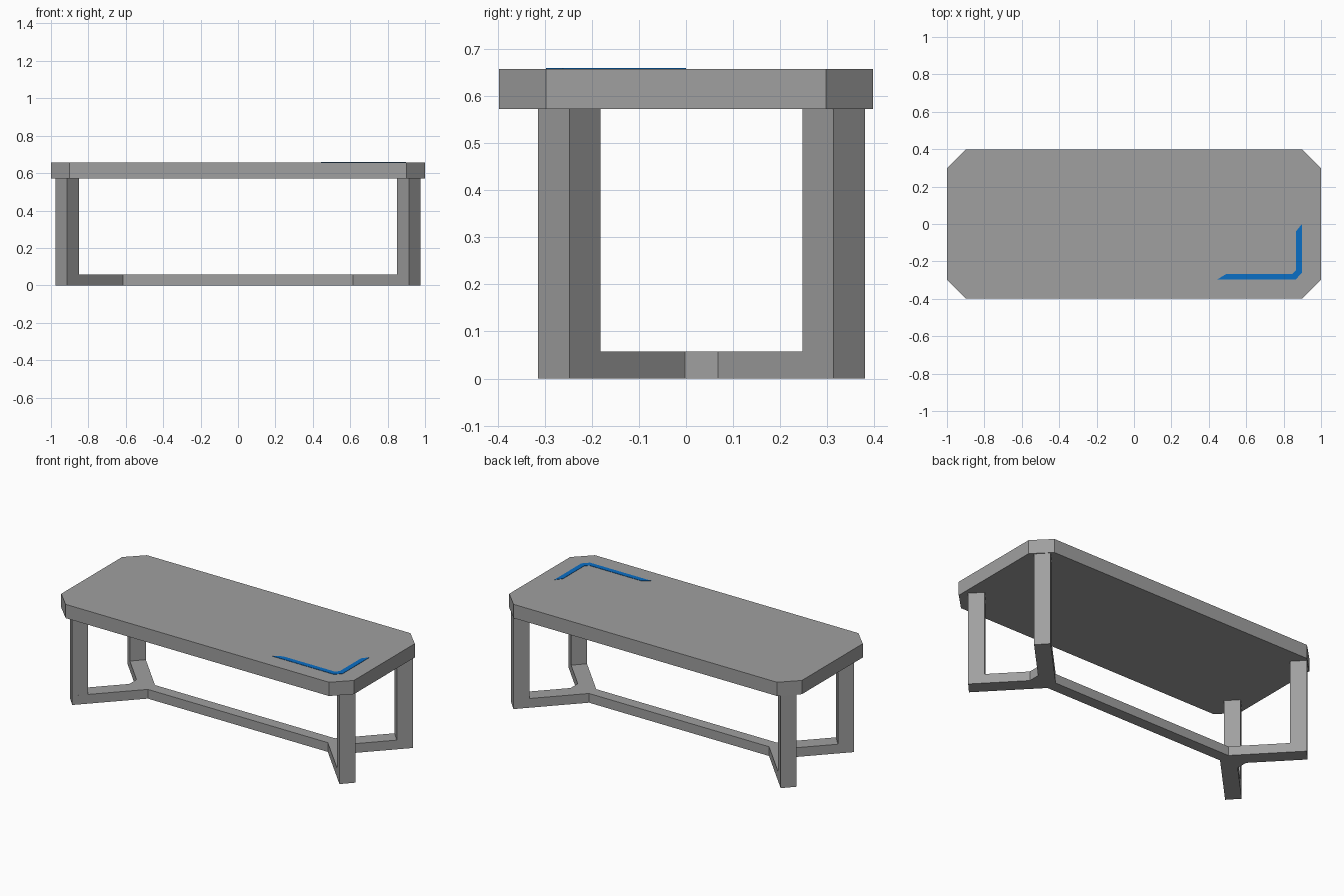
import bpy
import bmesh

if "Cube" in bpy.data.objects:
    bpy.data.objects.remove(bpy.data.objects["Cube"])


def material(name, color):
    m = bpy.data.materials.new(name)
    m.diffuse_color = (*color, 1)
    m.use_nodes = True
    m.node_tree.nodes["Principled BSDF"].inputs["Base Color"].default_value = m.diffuse_color
    return m


GREY = material("grey", (0.35, 0.35, 0.35))
BLUE = material("blue", (0.003, 0.156, 0.56))


def prism(name, outline, z0, z1, mat):
    """Extrude a plan outline from z0 up to z1."""
    bm = bmesh.new()
    face = bm.faces.new([bm.verts.new((x, y, z0)) for x, y in outline])
    ext = bmesh.ops.extrude_face_region(bm, geom=[face])["geom"]
    top = [v for v in ext if isinstance(v, bmesh.types.BMVert)]
    bmesh.ops.translate(bm, verts=top, vec=(0, 0, z1 - z0))
    bmesh.ops.recalc_face_normals(bm, faces=bm.faces)
    mesh = bpy.data.meshes.new(name)
    bm.to_mesh(mesh)
    bm.free()
    mesh.materials.append(mat)
    obj = bpy.data.objects.new(name, mesh)
    bpy.context.collection.objects.link(obj)
    return obj


TOP_Z, UNDER_Z, RAIL_Z = 0.657, 0.572, 0.057
BASE_Y = 0.033  # the base sits slightly behind the centre of the top

# Table top with clipped corners
W, D, C = 1.0, 0.397, 0.1
corner = [(W, D - C), (W - C, D)]
outline = (corner + [(-x, y) for x, y in reversed(corner)]
           + [(-x, -y) for x, y in corner] + [(x, -y) for x, y in reversed(corner)])
prism("table_top", outline, UNDER_Z, TOP_Z, GREY)

# Blue L-shaped stripe on the top
stripe = [(0.445, -0.297), (0.864, -0.297), (0.898, -0.261), (0.898, 0.0),
          (0.867, -0.038), (0.867, -0.245), (0.847, -0.266), (0.495, -0.266)]
prism("corner_stripe", stripe, TOP_Z - 0.001, TOP_Z + 0.002, BLUE)

# Floor frame: a central rail forking into two arms at each end
arm = [(0.741, 0.035), (0.975, 0.28), (0.913, 0.347), (0.615, 0.035)]
frame = (arm + [(-x, y) for x, y in reversed(arm)]
         + [(-x, -y) for x, y in arm] + [(x, -y) for x, y in reversed(arm)])
prism("floor_frame", [(x, y + BASE_Y) for x, y in frame], 0, RAIL_Z, GREY)

# Four diagonal legs rising from the arm ends
leg = [(0.975, 0.28), (0.913, 0.347), (0.85, 0.281), (0.912, 0.214)]
for sx, side in ((-1, "left"), (1, "right")):
    for sy, end in ((-1, "front"), (1, "back")):
        prism(f"{end}_{side}_leg", [(sx * x, sy * y + BASE_Y) for x, y in leg],
              RAIL_Z, UNDER_Z, GREY)
